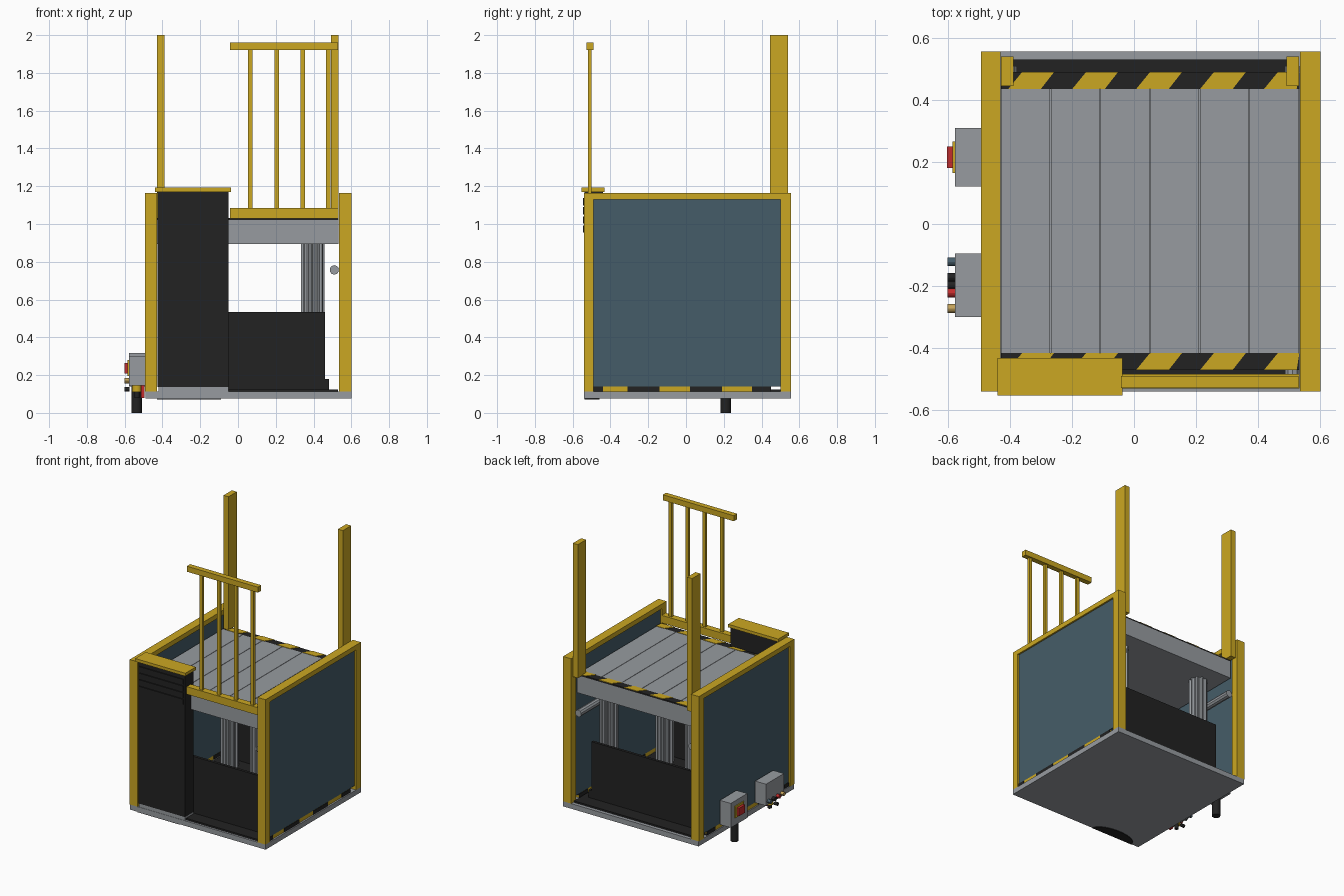
import bpy, bmesh, math

if "Cube" in bpy.data.objects:
    bpy.data.objects.remove(bpy.data.objects["Cube"])


def material(name, rgb):
    m = bpy.data.materials.new(name)
    m.diffuse_color = (*rgb, 1)
    m.use_nodes = True
    m.node_tree.nodes["Principled BSDF"].inputs["Base Color"].default_value = m.diffuse_color
    return m


YELLOW = material("safety yellow", (0.60, 0.39, 0.016))
GREY = material("aluminium grey", (0.31, 0.33, 0.35))
BLACK = material("black", (0.016, 0.016, 0.016))
BLUE = material("slate blue", (0.060, 0.108, 0.140))
RED = material("red", (0.55, 0.025, 0.025))
TAN = material("tan", (0.55, 0.36, 0.10))


def finish(name, bm, mat):
    bmesh.ops.recalc_face_normals(bm, faces=bm.faces)
    me = bpy.data.meshes.new(name)
    bm.to_mesh(me)
    bm.free()
    me.materials.append(mat)
    ob = bpy.data.objects.new(name, me)
    bpy.context.collection.objects.link(ob)
    return ob


def prism(name, mat, pts, z0, z1):
    """Extrude an xy outline from z0 to z1."""
    bm = bmesh.new()
    f = bm.faces.new([bm.verts.new((x, y, z0)) for x, y in pts])
    ext = bmesh.ops.extrude_face_region(bm, geom=[f])
    bmesh.ops.translate(bm, vec=(0, 0, z1 - z0),
                        verts=[v for v in ext["geom"] if isinstance(v, bmesh.types.BMVert)])
    return finish(name, bm, mat)


def box(name, mat, x0, x1, y0, y1, z0, z1):
    return prism(name, mat, [(x0, y0), (x1, y0), (x1, y1), (x0, y1)], z0, z1)


def rod(name, mat, centre, r, length, axis="Z", sides=16):
    bpy.ops.mesh.primitive_cylinder_add(vertices=sides, radius=r, depth=length, location=centre)
    ob = bpy.context.object
    ob.name = name
    if axis == "X":
        ob.rotation_euler.y = math.pi / 2
    elif axis == "Y":
        ob.rotation_euler.x = math.pi / 2
    ob.data.materials.append(mat)
    bpy.ops.object.shade_smooth_by_angle()
    return ob


# Base plate and floor mat
box("base_plate", GREY, -0.49, 0.60, -0.54, 0.555, 0.075, 0.112)
box("floor_mat", BLACK, -0.42, 0.53, -0.525, 0.53, 0.112, 0.124)
arc = [(-0.26 + 0.17 * math.cos(t), -0.538 + 0.08 * math.sin(t))
       for t in (math.pi * i / 16 for i in range(17))]
prism("underside_patch", BLACK, arc, 0.071, 0.076)

# Side walls: frame, infill panel, hazard strip along the bottom gap
for side, x0, x1 in (("left", -0.493, -0.43), ("right", 0.535, 0.60)):
    box(side + "_front_post", YELLOW, x0, x1, -0.54, -0.49, 0.112, 1.165)
    box(side + "_rear_post", YELLOW, x0, x1, 0.50, 0.555, 0.112, 1.165)
    box(side + "_top_rail", YELLOW, x0, x1, -0.49, 0.50, 1.13, 1.165)
    box(side + "_panel", BLUE, x0 + 0.012, x1 - 0.012, -0.49, 0.50, 0.14, 1.13)
    box(side + "_hazard_strip", YELLOW, x0 + 0.012, x1 - 0.012, -0.49, 0.45, 0.112, 0.14)
    for y0, y1 in ((-0.49, -0.44), (-0.31, -0.14), (0.02, 0.19), (0.35, 0.45)):
        box(side + "_hazard_mark", BLACK, x0 + 0.009, x1 - 0.009, y0, y1, 0.112, 0.1395)

# Lifting platform with planks on top
box("platform_body", GREY, -0.428, 0.533, -0.47, 0.49, 0.895, 1.022)
planks = 6
w = 0.961 / planks
for i in range(planks):
    x = -0.428 + i * w
    box("platform_plank", GREY, x, x + w - 0.003, -0.415, 0.435, 1.022, 1.032)

# Striped warning edges at the front and back of the platform
for name, y0, y1 in (("front", -0.47, -0.415), ("rear", 0.435, 0.49)):
    box(name + "_warning_edge", BLACK, -0.428, 0.533, y0, y1, 1.022, 1.032)
    for k in range(-1, 5):
        xt = -0.36 + 0.206 * k
        quad = [(xt - 0.045, y0), (xt + 0.06, y0), (xt + 0.103, y1), (xt, y1)]
        quad = [(min(max(x, -0.428), 0.533), y) for x, y in quad]
        if quad[2][0] > -0.42:
            prism(name + "_warning_stripe", YELLOW, quad, 1.03, 1.035)

# Tall rear posts standing on the platform
box("tall_post_left", YELLOW, -0.428, -0.388, 0.445, 0.54, 1.03, 2.0)
box("tall_post_right", YELLOW, 0.492, 0.532, 0.445, 0.54, 1.03, 2.0)

# Front gate: two rails and four bars
box("gate_bottom_rail", YELLOW, -0.042, 0.533, -0.53, -0.483, 1.03, 1.085)
box("gate_top_rail", YELLOW, -0.042, 0.53, -0.528, -0.49, 1.92, 1.96)
for x in (0.066, 0.204, 0.342, 0.477):
    box("gate_bar", YELLOW, x - 0.012, x + 0.012, -0.518, -0.5, 1.085, 1.92)

# Control cabinet with cap, plinth and louvres
box("cabinet_plinth", GREY, -0.42, -0.05, -0.538, -0.44, 0.10, 0.137)
box("cabinet", BLACK, -0.425, -0.05, -0.538, -0.44, 0.137, 1.17)
box("cabinet_cap", YELLOW, -0.44, -0.037, -0.553, -0.432, 1.17, 1.192)
for i in range(4):
    z = 0.955 + i * 0.048
    box("cabinet_louvre", BLACK, -0.415, -0.06, -0.545, -0.538, z, z + 0.038)

# Low guards around the lifting gear
for name, y in (("front", -0.43), ("rear", 0.41)):
    box(name + "_low_guard", BLACK, -0.35, 0.46, y, y + 0.02, 0.12, 0.535)
    box(name + "_guard_foot", BLACK, 0.46, 0.482, y, y + 0.02, 0.12, 0.18)

# Fluted lifting columns
flutes = [((0.062 if i % 4 < 2 else 0.05) * math.cos(math.tau * i / 40),
           (0.062 if i % 4 < 2 else 0.05) * math.sin(math.tau * i / 40)) for i in range(40)]
for cx in (-0.29, 0.395):
    for cy in (-0.32, 0.32):
        prism("lift_column", GREY, [(cx + x, cy + y) for x, y in flutes], 0.12, 0.9)

# Horizontal guide rods near the side walls
for x in (-0.40, 0.51):
    rod("guide_rod", GREY, (x, 0.012, 0.757), 0.025, 0.995, "Y", 10)

# Rear switch box with push button and foot
box("switch_box", GREY, -0.577, -0.49, 0.12, 0.31, 0.14, 0.317)
box("switch_backing", YELLOW, -0.584, -0.577, 0.165, 0.265, 0.195, 0.28)
box("switch_button", RED, -0.602, -0.584, 0.18, 0.25, 0.208, 0.265)
rod("cable_foot", BLACK, (-0.537, 0.21, 0.07), 0.028, 0.14)

# Front switch box with small knobs and an underside stop button
box("control_box", GREY, -0.577, -0.49, -0.30, -0.095, 0.145, 0.302)
for y, z, m in ((-0.122, 0.17, BLUE), (-0.172, 0.17, BLACK),
                (-0.222, 0.17, RED), (-0.272, 0.17, TAN)):
    rod("control_knob", m, (-0.588, y, z), 0.014, 0.026, "X", 12)
rod("stop_collar", YELLOW, (-0.535, -0.197, 0.128), 0.026, 0.036)
rod("stop_stem", BLACK, (-0.535, -0.197, 0.10), 0.014, 0.04)
box("stop_tab", RED, -0.513, -0.494, -0.235, -0.21, 0.08, 0.145)
rod("side_knob", BLACK, (-0.588, -0.197, 0.125), 0.012, 0.026, "X", 12)
